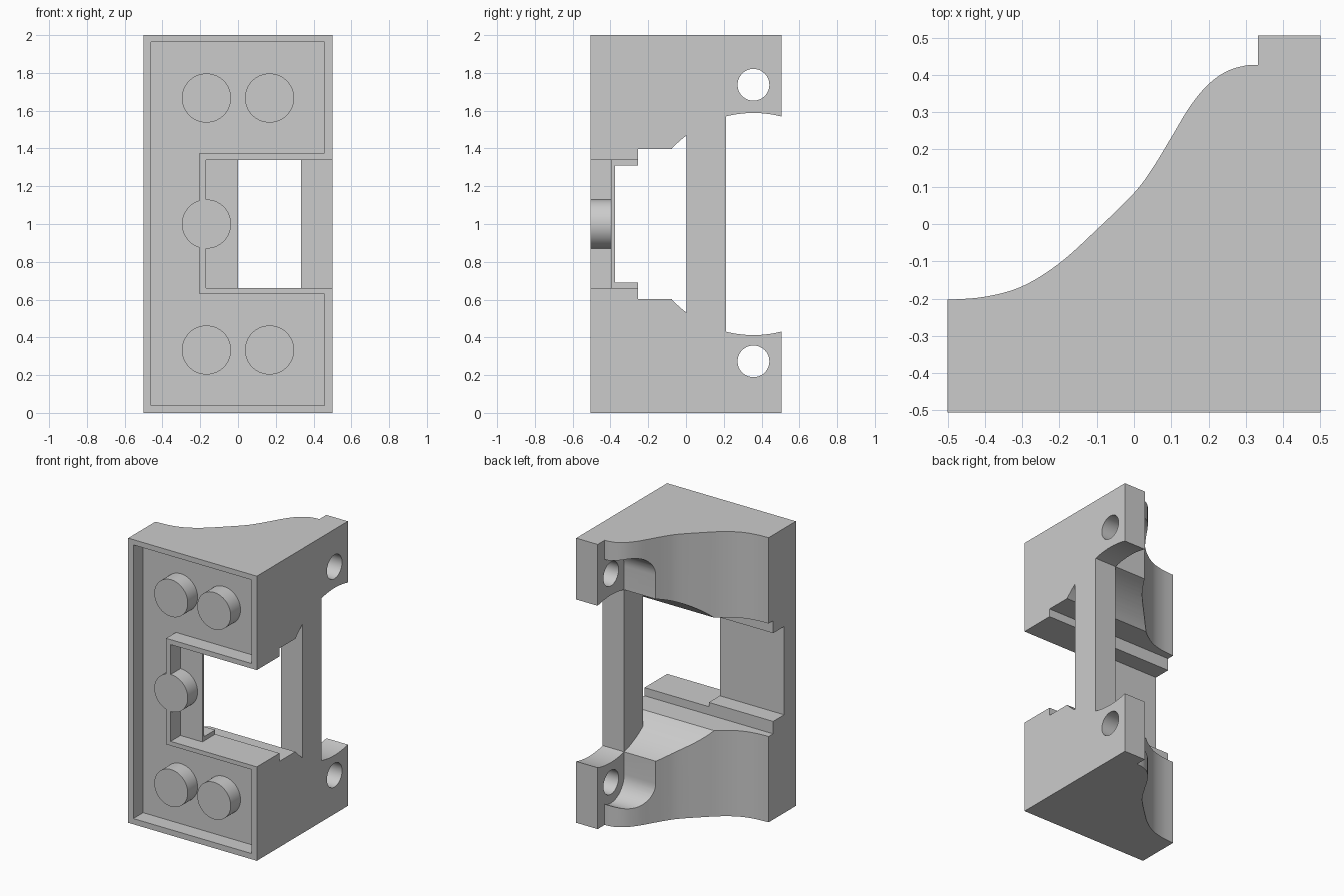
import bpy, bmesh, math
from mathutils import Vector

if "Cube" in bpy.data.objects:
    bpy.data.objects.remove(bpy.data.objects["Cube"], do_unlink=True)

grey = bpy.data.materials.new("plain grey")
grey.use_nodes = True
grey.diffuse_color = (0.6, 0.6, 0.6, 1)
grey.node_tree.nodes["Principled BSDF"].inputs["Base Color"].default_value = (0.6, 0.6, 0.6, 1)


def prism(name, profile, start, end, axis):
    """Extrude a closed 2D profile along x (y,z), y (x,z) or z (x,y)."""
    place = {"x": lambda a, b, t: (t, a, b),
             "y": lambda a, b, t: (a, t, b),
             "z": lambda a, b, t: (a, b, t)}[axis]
    bm = bmesh.new()
    face = bm.faces.new([bm.verts.new(place(a, b, start)) for a, b in profile])
    out = bmesh.ops.extrude_face_region(bm, geom=[face])
    shift = Vector(place(0, 0, end - start))
    bmesh.ops.translate(bm, vec=shift, verts=[v for v in out["geom"] if isinstance(v, bmesh.types.BMVert)])
    bmesh.ops.recalc_face_normals(bm, faces=bm.faces)
    mesh = bpy.data.meshes.new(name)
    bm.to_mesh(mesh)
    bm.free()
    mesh.materials.append(grey)
    obj = bpy.data.objects.new(name, mesh)
    bpy.context.collection.objects.link(obj)
    return obj


def box(name, x, y, z):
    return prism(name, [(x[0], y[0]), (x[1], y[0]), (x[1], y[1]), (x[0], y[1])], z[0], z[1], "z")


def circle(a, b, r, n=64):
    return [(a + r * math.cos(math.tau * i / n), b + r * math.sin(math.tau * i / n)) for i in range(n)]


def smooth_path(points, steps=6):
    """Catmull-Rom samples through the points."""
    p = [Vector(q) for q in points]
    p = [p[0]] + p + [p[-1]]
    path = []
    for a, b, c, d in zip(p, p[1:], p[2:], p[3:]):
        for i in range(steps):
            t = i / steps
            path.append((2 * b + (c - a) * t + (2 * a - 5 * b + 4 * c - d) * t * t
                         + (3 * b - a - 3 * c + d) * t ** 3) / 2)
    return [tuple(q) for q in path] + [tuple(points[-1])]


def combine(obj, other, operation):
    mod = obj.modifiers.new("combine", "BOOLEAN")
    mod.operation = operation
    mod.solver = "EXACT"
    mod.object = other
    bpy.context.view_layer.objects.active = obj
    bpy.ops.object.modifier_apply(modifier=mod.name)
    bpy.data.objects.remove(other, do_unlink=True)


FRONT, BACK = -0.505, 0.505
FLOOR = -0.396          # recess floor
LUG_X = 0.333           # inner side of lugs and post
AXLE_Y, POST_Y = 0.357, 0.211

# Body with the sweeping rear surface
sweep = smooth_path([(-0.5, -0.203), (-0.4, -0.195), (-0.3, -0.167), (-0.2, -0.105),
                     (-0.1, -0.015), (0, 0.083), (0.05, 0.15), (0.1, 0.232), (0.15, 0.315),
                     (0.2, 0.375), (0.25, 0.41), (0.3, 0.425), (LUG_X, 0.427)])
body = prism("bracket_body", [(0.5, FRONT), (0.5, BACK), (LUG_X, BACK)] + sweep[::-1] + [(-0.5, FRONT)],
             0, 2, "z")

# Front recess, C-shaped around the window
recess = [(-0.46, 0.04), (0.457, 0.04), (0.457, 0.63), (-0.205, 0.63),
          (-0.205, 1.375), (0.457, 1.375), (0.457, 1.963), (-0.46, 1.963)]
combine(body, prism("recess_cut", recess, -0.6, FLOOR, "y"), "DIFFERENCE")

# Window and the stepped channel behind it
for x, y, z in [((-0.17, 0.6), (-0.6, FLOOR), 0.34),
                ((0, 0.6), (-0.6, -0.24), 0.34),
                ((-0.6, 0.6), (-0.375, -0.24), 0.31),
                ((-0.6, 0.6), (-0.253, 0.1), 0.397)]:
    combine(body, box("channel_cut", x, y, (1 - z, 1 + z)), "DIFFERENCE")

# Round clearance across the whole width
combine(body, prism("wheel_cut", circle(AXLE_Y, 1, 0.588, 128), -0.6, 0.6, "x"), "DIFFERENCE")

# Round-ended pocket behind the lugs
r = AXLE_Y - POST_Y
slot = []
for base, centre in ((0, 1.737), (math.pi, 0.273)):
    slot += [(AXLE_Y + r * math.cos(base + math.pi * i / 24),
              centre + r * math.sin(base + math.pi * i / 24)) for i in range(25)]
combine(body, prism("slot_cut", slot, -0.6, LUG_X, "x"), "DIFFERENCE")

# Pin holes through the lugs
for z in (0.273, 1.737):
    combine(body, prism("pin_hole_cut", circle(AXLE_Y, z, 0.084), 0.2, 0.6, "x"), "DIFFERENCE")

# Upright post joining the two halves
combine(body, box("post", (LUG_X, 0.5), (0.003, POST_Y), (0.38, 1.62)), "UNION")

# Round studs on the recess floor
for x, z in [(-0.167, 0.333), (0.167, 0.333), (-0.167, 1), (-0.167, 1.667), (0.167, 1.667)]:
    combine(body, prism("stud", circle(x, z, 0.13), FRONT, FLOOR + 0.01, "y"), "UNION")

bpy.ops.object.select_all(action="DESELECT")
body.select_set(True)
bpy.context.view_layer.objects.active = body
bpy.ops.object.shade_smooth_by_angle(angle=math.radians(25))
